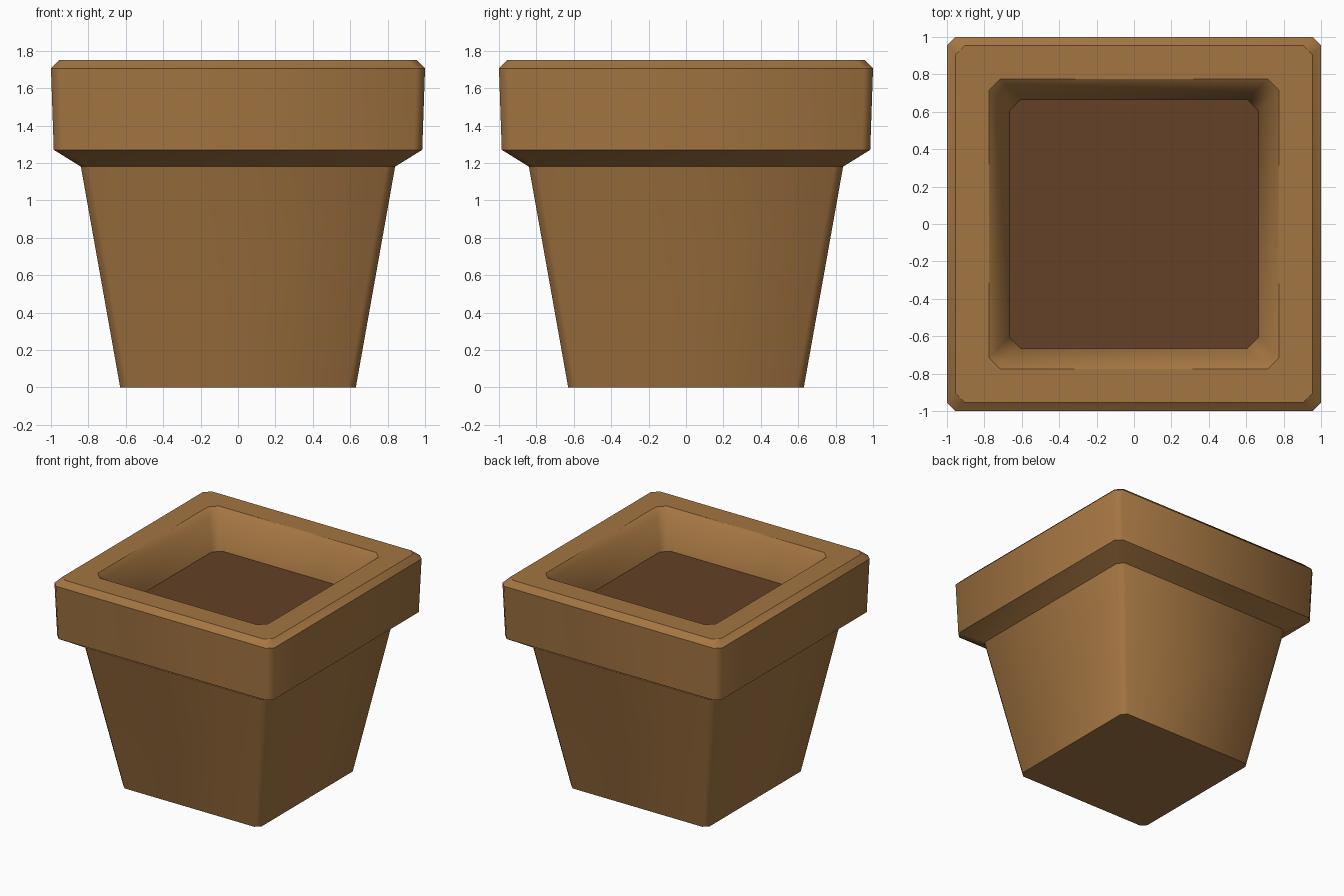
import bpy, bmesh

if "Cube" in bpy.data.objects:
    bpy.data.objects.remove(bpy.data.objects["Cube"])


def material(name, rgb):
    m = bpy.data.materials.new(name)
    m.diffuse_color = (*rgb, 1)
    m.use_nodes = True
    m.node_tree.nodes["Principled BSDF"].inputs["Base Color"].default_value = m.diffuse_color
    return m


def ring(bm, half, z, cut):
    """Square loop with chamfered corners."""
    a, b = half, half - cut
    pts = [(a, -b), (a, b), (b, a), (-b, a), (-a, b), (-a, -b), (-b, -a), (b, -a)]
    return [bm.verts.new((x, y, z)) for x, y in pts]


def finish(bm, name, mat):
    me = bpy.data.meshes.new(name)
    bm.to_mesh(me)
    bm.free()
    me.materials.append(mat)
    ob = bpy.data.objects.new(name, me)
    bpy.context.collection.objects.link(ob)
    return ob


clay = material("terracotta_brown", (0.37, 0.178, 0.054))
earth = material("dark_soil", (0.125, 0.052, 0.02))

# Pot: half width, height, corner chamfer, sharp ring edge
profile = [
    (0.63, 0.0, 0.04, True),
    (0.84, 1.18, 0.045, True),
    (0.985, 1.27, 0.045, True),
    (1.0, 1.705, 0.045, True),
    (0.955, 1.75, 0.05, True),
    (0.775, 1.75, 0.06, True),
    (0.73, 1.705, 0.06, False),
    (0.665, 1.45, 0.06, True),
]
bm = bmesh.new()
rings = [ring(bm, h, z, c) for h, z, c, s in profile]
for lo, hi in zip(rings, rings[1:]):
    for i in range(8):
        j = (i + 1) % 8
        bm.faces.new((lo[i], lo[j], hi[j], hi[i])).smooth = True
bm.faces.new(rings[0][::-1])
for r, p in zip(rings, profile):
    for i in range(8):
        bm.edges.get((r[i], r[(i + 1) % 8])).smooth = not p[3]
finish(bm, "square_pot", clay)

# Soil surface filling the opening
bm = bmesh.new()
bm.faces.new(ring(bm, 0.665, 1.45, 0.06))
finish(bm, "soil", earth)
